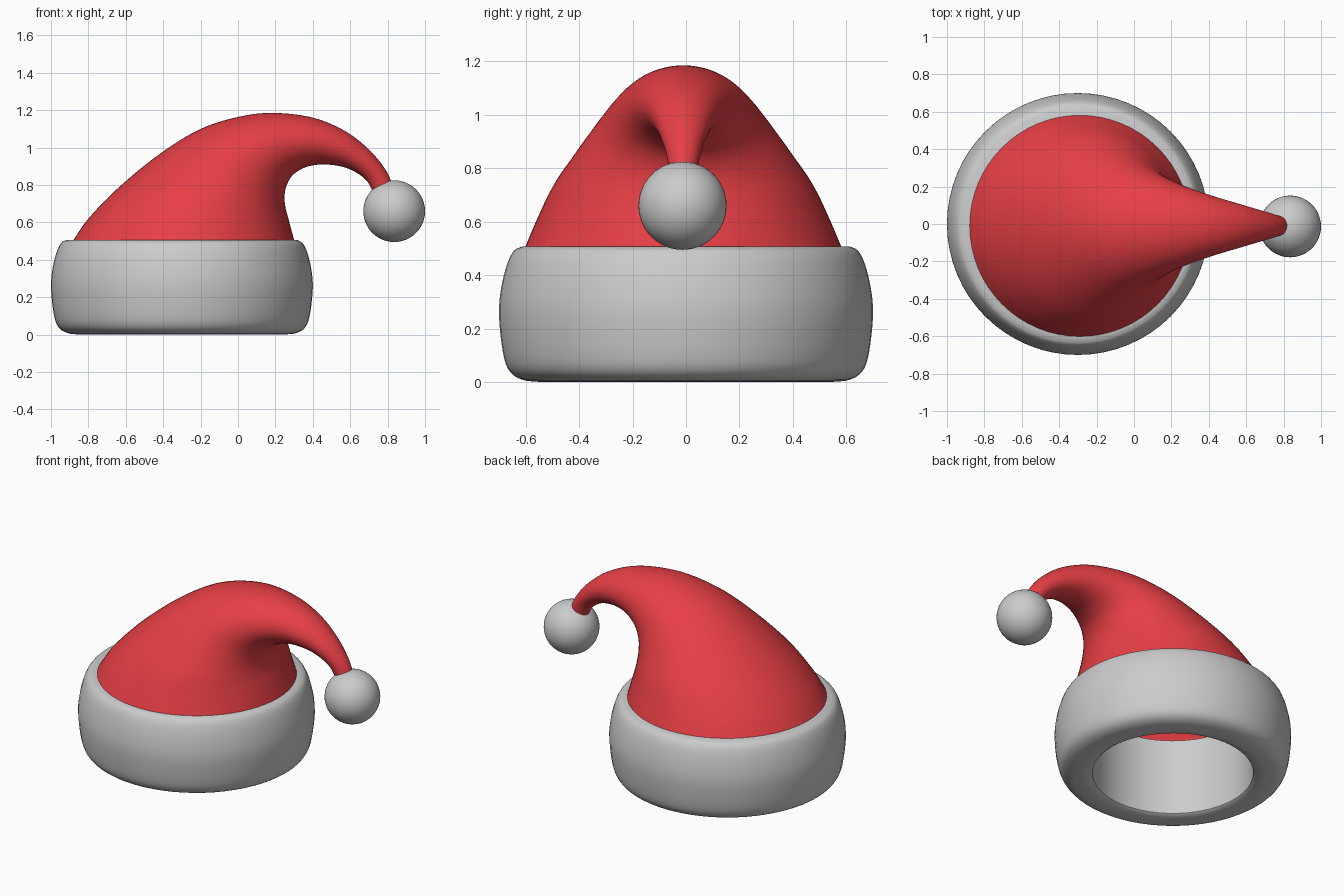
import bpy, math
from mathutils import Vector

if "Cube" in bpy.data.objects:
    bpy.data.objects.remove(bpy.data.objects["Cube"])

CX, CY = -0.30, -0.01
RING = 64


def finish(name, verts, faces, material=None):
    mesh = bpy.data.meshes.new(name)
    mesh.from_pydata(verts, [], faces)
    obj = bpy.data.objects.new(name, mesh)
    bpy.context.collection.objects.link(obj)
    if material:
        mesh.materials.append(material)
    bpy.ops.object.select_all(action='DESELECT')
    obj.select_set(True)
    bpy.context.view_layer.objects.active = obj
    bpy.ops.object.shade_smooth_by_angle(angle=math.radians(40))
    return obj


def strip(rows, closed):
    n = len(rows)
    return [(i * RING + j, i * RING + (j + 1) % RING,
             (i + 1) % n * RING + (j + 1) % RING, (i + 1) % n * RING + j)
            for i in range(n if closed else n - 1) for j in range(RING)]


def smooth_path(pts, steps):
    # Catmull-Rom through tuples of any length
    p = [Vector(q) for q in pts]
    p = [2 * p[0] - p[1]] + p + [2 * p[-1] - p[-2]]
    out = []
    for a, b, c, d in zip(p, p[1:], p[2:], p[3:]):
        for s in range(steps):
            t = s / steps
            out.append(0.5 * (2 * b + (c - a) * t + (2 * a - 5 * b + 4 * c - d) * t ** 2
                              + (3 * b - a - 3 * c + d) * t ** 3))
    return out + [p[-2]]


red = bpy.data.materials.new("red_cloth")
red.diffuse_color = (0.80, 0.05, 0.06, 1)
red.use_nodes = True
red.node_tree.nodes["Principled BSDF"].inputs["Base Color"].default_value = red.diffuse_color

# Fur band: lathed closed profile (radius, z)
outer = smooth_path([(0.54, 0.0), (0.61, 0.008), (0.66, 0.04), (0.685, 0.11), (0.70, 0.25),
                     (0.692, 0.35), (0.67, 0.44), (0.645, 0.49), (0.615, 0.507)], 4)
profile = [Vector((0.476, 0.508)), Vector((0.476, 0.012)), Vector((0.49, 0.002))] + outer
rows = [[(CX + r * math.cos(2 * math.pi * j / RING), r * math.sin(2 * math.pi * j / RING), z)
         for j in range(RING)] for r, z in profile]
finish("fur_band", [v for row in rows for v in row], [f[::-1] for f in strip(rows, True)])

# Drooping hat: tilted elliptical sections as (outer x, outer z), (inner x, inner z), half width
sections = [
    ((-0.88, 0.505), (0.30, 0.505), 0.592), ((-0.80, 0.62), (0.272, 0.61), 0.545),
    ((-0.64, 0.785), (0.252, 0.69), 0.485), ((-0.42, 0.965), (0.25, 0.755), 0.395),
    ((-0.20, 1.10), (0.265, 0.81), 0.315), ((0.02, 1.168), (0.30, 0.86), 0.255),
    ((0.20, 1.185), (0.37, 0.898), 0.205), ((0.40, 1.16), (0.46, 0.91), 0.157),
    ((0.57, 1.09), (0.56, 0.897), 0.117), ((0.70, 0.99), (0.635, 0.865), 0.086),
    ((0.79, 0.88), (0.69, 0.82), 0.063), ((0.835, 0.78), (0.725, 0.755), 0.05),
]
upper = smooth_path([s[0] for s in sections], 6)
lower = smooth_path([s[1] for s in sections], 6)
widths = smooth_path([(s[2], 0) for s in sections], 6)
rows = []
for u, l, w in zip(upper, lower, widths):
    mid, half = (u + l) / 2, (l - u) / 2
    row = []
    for j in range(RING):
        a = 2 * math.pi * j / RING
        p = mid + half * math.cos(a)
        row.append((p.x, CY + w.x * math.sin(a), p.y))
    rows.append(row)
last = (len(rows) - 1) * RING
finish("hat_cone", [v for row in rows for v in row],
       strip(rows, False) + [tuple(range(last, last + RING))], red)

# Pompom on the tip
bpy.ops.mesh.primitive_uv_sphere_add(segments=48, ring_count=24, radius=0.165,
                                     location=(0.835, -0.013, 0.66))
pom = bpy.context.object
pom.name = "pompom"
bpy.ops.object.shade_smooth()
